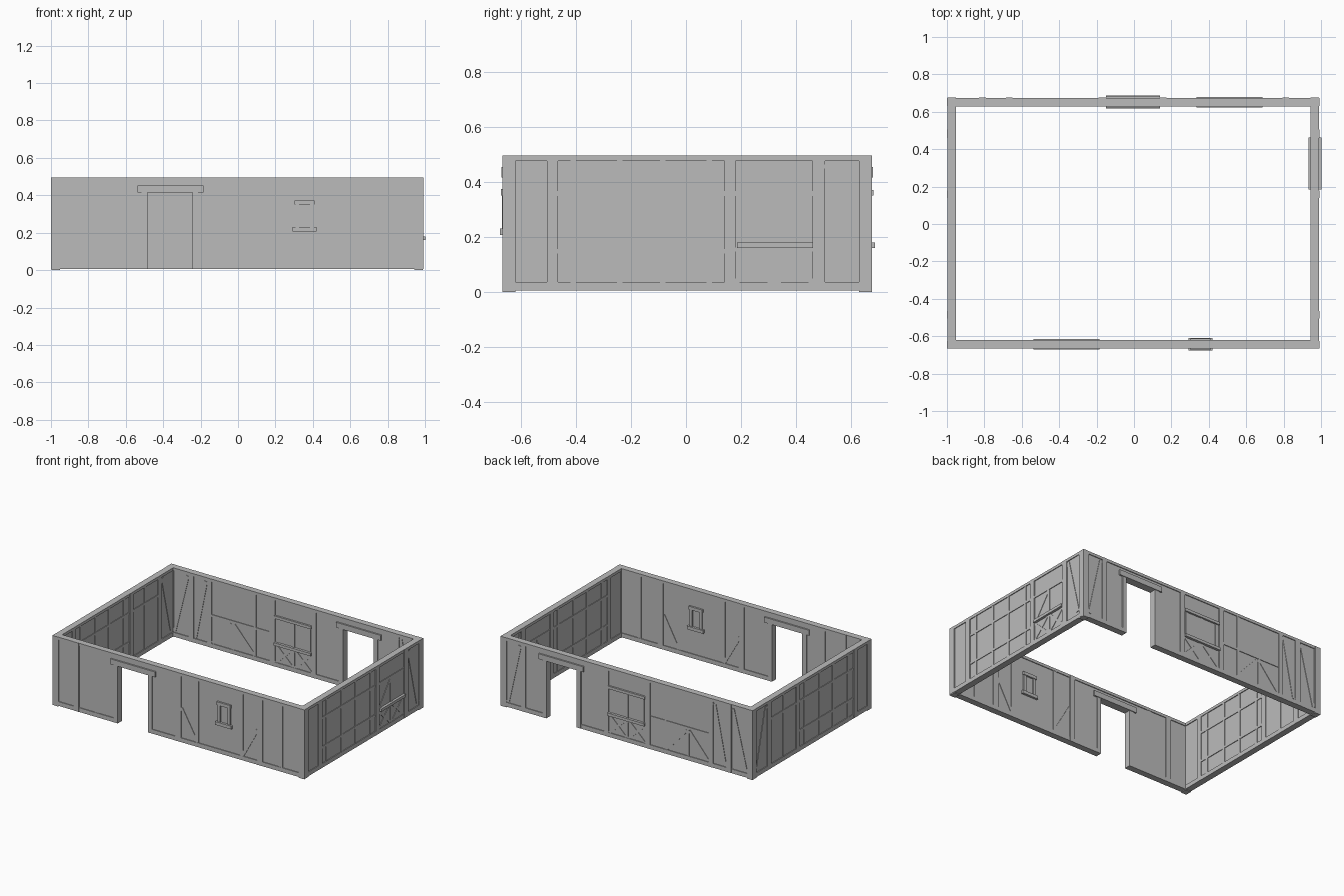
import bpy
from mathutils import Matrix, Vector

if "Cube" in bpy.data.objects:
    bpy.data.objects.remove(bpy.data.objects["Cube"], do_unlink=True)

grey = bpy.data.materials.new("plain_grey")
grey.use_nodes = True
grey.diffuse_color = (0.5, 0.5, 0.5, 1)
grey.node_tree.nodes["Principled BSDF"].inputs["Base Color"].default_value = (0.5, 0.5, 0.5, 1)

LOW, HIGH = 0.005, 0.495
SILL, PLATE = 0.035, 0.475      # inner edges of the bottom and top beams


class Wall:
    """A straight wall; u runs along it, depth across it."""

    def __init__(self, name, axis, centre):
        self.name, self.axis, self.centre = name, axis, centre

    def beam(self, part, start, end, width=0.02, depth=0.044):
        """Squared timber between two (u, z) points."""
        a, b = Vector(start), Vector(end)
        run = (b - a).normalized()
        side = Vector((-run.y, run.x)) * width / 2
        ring = [a - side, b - side, b + side, a + side]
        verts = []
        for d in (-depth / 2, depth / 2):
            for p in ring:
                across = self.centre + d
                verts.append((p.x, across, p.y) if self.axis == "x" else (across, p.x, p.y))
        faces = [(0, 1, 2, 3), (7, 6, 5, 4)]
        faces += [(i, i + 4, (i + 1) % 4 + 4, (i + 1) % 4) for i in range(4)]
        if self.axis == "y":
            faces = [f[::-1] for f in faces]
        mesh = bpy.data.meshes.new(self.name + "_" + part)
        mesh.from_pydata(verts, [], faces)
        mesh.materials.append(grey)
        obj = bpy.data.objects.new(mesh.name, mesh)
        bpy.context.collection.objects.link(obj)

    def rect(self, part, u0, u1, z0, z1, depth=0.044):
        mid = (z0 + z1) / 2
        self.beam(part, (u0, mid), (u1, mid), z1 - z0, depth)

    def panel(self, u0, u1, z0=LOW + 0.003, z1=HIGH - 0.003):
        self.rect("panel", u0, u1, z0, z1, 0.034)

    def posts(self, spans):
        for u0, u1 in spans:
            self.rect("post", u0, u1, LOW, HIGH, 0.047)

    def studs(self, centres, z0=SILL, z1=PLATE, width=0.02):
        for u in centres:
            self.rect("stud", u - width / 2, u + width / 2, z0, z1, 0.042)

    def brace(self, a, b, width=0.022):
        self.beam("brace", a, b, width, 0.041)

    def rail(self, u0, u1, z, width=0.017):
        self.beam("rail", (u0, z), (u1, z), width, 0.043)

    def plates(self, u0, u1, gap=None):
        """Top plate, and a bottom plate that stops at a doorway."""
        self.rect("top_plate", u0, u1, PLATE, HIGH, 0.045)
        for s, e in ([(u0, gap[0]), (gap[1], u1)] if gap else [(u0, u1)]):
            self.rect("bottom_plate", s, e, LOW, SILL, 0.045)

    def doorway(self, u0, u1, start, end):
        """Panels around an opening, with jambs and a long lintel."""
        self.panel(start, u0)
        self.panel(u1, end)
        self.panel(u0, u1, 0.43)
        self.plates(start, end, (u0, u1))
        for s, e in ((u0 - 0.032, u0), (u1, u1 + 0.03)):
            self.rect("door_jamb", s, e, LOW, 0.42, 0.046)
        self.rect("door_lintel", u0 - 0.055, u1 + 0.058, 0.415, 0.453, 0.056)

    def crosses(self, u0, u1, z0, z1):
        """Two X braces separated by a short stud."""
        mid = (u0 + u1) / 2
        self.studs([mid], z0, z1)
        for s, e in ((u0, mid - 0.01), (mid + 0.01, u1)):
            self.brace((s, z0), (e, z1), 0.018)
            self.brace((s, z1), (e, z0), 0.018)

    def grid(self, u0, u1, centres):
        self.studs(centres)
        for z in (0.148, 0.357):
            self.rail(u0, u1, z)


front = Wall("front", "x", -0.643)
back = Wall("back", "x", 0.652)
left = Wall("left", "y", 0.967)
right = Wall("right", "y", -0.975)

# Front wall: doorway, small window and two braced bays
front.doorway(-0.483, -0.243, -0.995, 0.99)
front.posts([(-0.997, -0.955), (-0.83, -0.79), (-0.025, 0.015), (0.615, 0.66), (0.945, 0.99)])
front.studs([-0.65, 0.14, 0.493, 0.803], width=0.026)
front.brace((0.015, 0.25), (0.135, 0.04))
front.brace((0.615, 0.25), (0.5, 0.04))
front.rect("window_head", 0.302, 0.41, 0.35, 0.373, 0.06)
front.rect("window_sill", 0.292, 0.42, 0.207, 0.23, 0.066)
for u in (0.317, 0.395):
    front.studs([u], 0.23, 0.35, 0.02)
    front.rect("window_jamb", u - 0.01, u + 0.01, 0.23, 0.35, 0.05)

# Back wall: doorway, twin window above crosses and a braced bay
back.doorway(0.39, 0.63, -0.995, 0.99)
back.posts([(-0.997, -0.955), (-0.83, -0.79), (-0.685, -0.65), (-0.19, -0.15),
            (0.14, 0.175), (0.795, 0.83), (0.945, 0.99)])
back.studs([-0.31])
back.studs([-0.485], SILL, 0.23)
back.rail(-0.65, -0.19, 0.233)
back.brace((-0.475, 0.215), (-0.315, 0.04))
back.brace((-0.495, 0.215), (-0.645, 0.04))
back.brace((-0.945, 0.04), (-0.84, 0.465))
back.brace((-0.78, 0.04), (-0.695, 0.465))
back.brace((0.935, 0.04), (0.84, 0.465))
back.rect("window_sill", -0.15, 0.14, 0.16, 0.18, 0.07)
back.rect("window_head", -0.15, 0.14, 0.35, 0.37, 0.06)
back.studs([-0.13, -0.005, 0.12], 0.18, 0.35)
back.crosses(-0.145, 0.135, SILL, 0.16)

# Side walls: gridded bay and braced ends
for wall in (left, right):
    wall.panel(-0.645, 0.655)
    wall.plates(-0.66, 0.67)
    wall.posts([(-0.665, -0.625), (-0.505, -0.465), (0.14, 0.18), (0.46, 0.505), (0.63, 0.674)])
    wall.grid(-0.465, 0.14, [-0.41, -0.24, -0.085, 0.085])
    wall.brace((0.515, 0.465), (0.615, 0.06), 0.026)

# Left wall bay with a sill, one brace and crosses
left.rail(0.18, 0.46, 0.357)
left.rect("bay_sill", 0.185, 0.462, 0.16, 0.18, 0.07)
left.studs([0.32], 0.18, 0.35)
left.brace((0.19, 0.18), (0.315, 0.345))
left.crosses(0.18, 0.46, SILL, 0.16)

# Right wall bay
right.rail(0.18, 0.46, 0.357)
right.studs([0.32])

# Corner feet resting on the ground
for wall, u in ((front, -0.975), (front, 0.967), (back, -0.975), (back, 0.967)):
    wall.rect("corner_foot", u - 0.022, u + 0.022, 0, SILL, 0.047)
